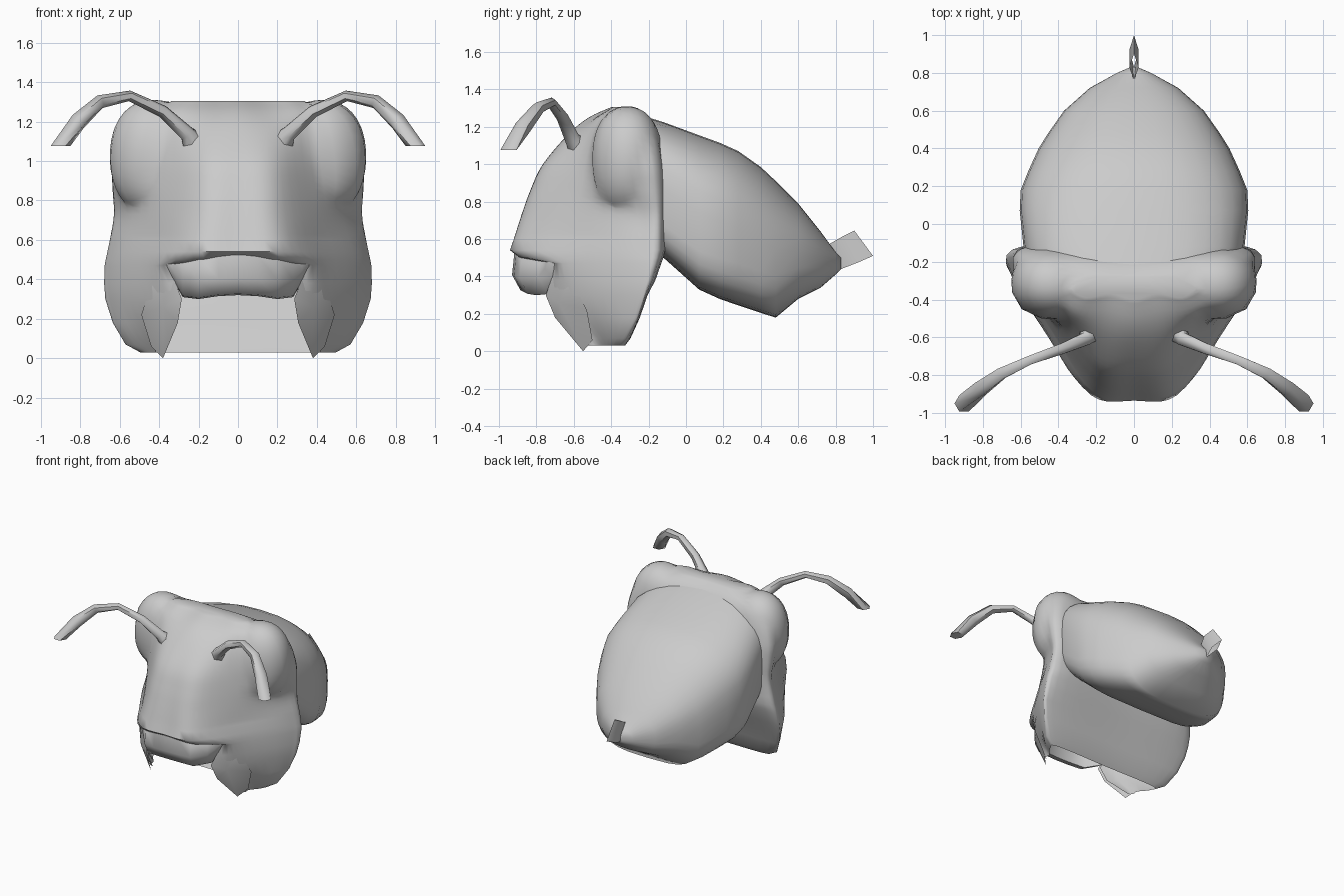
import bpy, bmesh, math
from mathutils import Vector

if "Cube" in bpy.data.objects:
    bpy.data.objects.remove(bpy.data.objects["Cube"])

grey = bpy.data.materials.new("plain_grey")
grey.diffuse_color = (0.6, 0.6, 0.6, 1)
grey.use_nodes = True
grey.node_tree.nodes["Principled BSDF"].inputs["Base Color"].default_value = grey.diffuse_color


def make(name, verts, faces, angle=60, recalc=True):
    """Create a smooth shaded mesh object from points and faces."""
    me = bpy.data.meshes.new(name)
    me.from_pydata([tuple(v) for v in verts], [], faces)
    me.materials.append(grey)
    bm = bmesh.new()
    bm.from_mesh(me)
    if recalc:
        bmesh.ops.recalc_face_normals(bm, faces=bm.faces)
    bm.to_mesh(me)
    bm.free()
    ob = bpy.data.objects.new(name, me)
    bpy.context.collection.objects.link(ob)
    bpy.ops.object.select_all(action='DESELECT')
    ob.select_set(True)
    bpy.context.view_layer.objects.active = ob
    bpy.ops.object.shade_smooth_by_angle(angle=math.radians(angle))
    return ob


def loft(name, rings, caps=(True, True), skip=lambda i, j: False, angle=60):
    """Skin a list of equal closed rings."""
    n = len(rings[0])
    verts = [p for r in rings for p in r]
    faces = [(i * n + j, i * n + (j + 1) % n, (i + 1) * n + (j + 1) % n, (i + 1) * n + j)
             for i in range(len(rings) - 1) for j in range(n) if not skip(i, j)]
    if caps[0]:
        faces.append(tuple(range(n)))
    if caps[1]:
        faces.append(tuple(range((len(rings) - 1) * n, len(rings) * n)))
    return make(name, verts, faces, angle)


def spline(a, b, c, d, t):
    return 0.5 * (2 * b + (c - a) * t + (2 * a - 5 * b + 4 * c - d) * t * t
                  + (3 * b - 3 * c + d - a) * t ** 3)


def smooth_loop(pts, k):
    """Closed Catmull-Rom curve with k samples per segment."""
    n = len(pts)
    return [spline(*(Vector(pts[(i + o) % n]) for o in (-1, 0, 1, 2)), s / k)
            for i in range(n) for s in range(k)]


# Head shell: z, face y, face half width, cheek x y, widest x y, back x y
K = 5
head_rows = [
    (1.305, -.40, .12, .25, -.39, .33, -.34, .20, -.28),
    (1.25, -.52, .15, .32, -.46, .46, -.34, .40, -.21),
    (1.16, -.63, .17, .35, -.50, .56, -.32, .52, -.16),
    (1.00, -.765, .18, .37, -.54, .605, -.30, .57, -.13),
    (.86, -.83, .19, .39, -.56, .60, -.28, .575, -.12),
    (.73, -.875, .20, .41, -.57, .585, -.26, .575, -.12),
    (.60, -.915, .22, .43, -.58, .62, -.25, .585, -.12),
    (.54, -.935, .23, .45, -.59, .635, -.25, .595, -.12),
    (.50, -.885, .27, .455, -.59, .645, -.25, .60, -.13),
    (.47, -.74, .34, .46, -.59, .65, -.25, .605, -.14),
    (.38, -.75, .31, .47, -.57, .655, -.26, .605, -.17),
    (.30, -.76, .29, .475, -.56, .65, -.27, .60, -.21),
    (.18, -.71, .31, .46, -.53, .615, -.30, .565, -.25),
    (.07, -.60, .36, .44, -.47, .56, -.35, .50, -.30),
    (.03, -.56, .38, .42, -.46, .48, -.38, .45, -.33),
]
rings = []
for z, f, wf, mx, my, w, yw, bx, yb in head_rows:
    half = [(wf, f + .03, z), (mx, my, z), (w, yw, z), (bx, yb, z)]
    loop = [(0, f, z)] + half + [(0, yb, z)] + [(-x, y, q) for x, y, q in half[::-1]]
    rings.append(smooth_loop(loop, K))
# Extra rows over the upper head
dense = []
for i in range(6):
    a, b, c, d = (rings[max(i + o, 0)] for o in (-1, 0, 1, 2))
    for s in range(4):
        dense.append([spline(*p, s / 4) for p in zip(a, b, c, d)])
rings = dense + rings[6:]
# Eye lobes swell out of the head surface
for ring in rings:
    for p in ring:
        s = 1 if p.x > 0 else -1
        centre = Vector((s * .43, -.315, 1.02))
        q = p - centre
        r = (abs(q.x / .22) ** 2.2 + abs(q.y / .19) ** 2.2 + abs(q.z / .29) ** 2.2) ** (1 / 2.2)
        if .15 < r < 1:
            p[:] = centre + q / r
row_z = [sum(p.z for p in r) / len(r) for r in rings]


def head_gap(i, j):
    """Mouth opening in front, neck opening behind."""
    mouth = row_z[i] < .48 and (j < K or j >= 9 * K)
    neck = row_z[i] < 1.13 and row_z[i + 1] > .53 and 4 * K + 1 < j < 6 * K - 2
    return mouth or neck


loft("head", rings, caps=(True, False), skip=head_gap)

# Upper lip: pad under the brow, wrapped back to the cheeks (x, y shift, bottom z)
half = [(.10, .01, .315), (.20, .04, .30), (.28, .14, .31), (.325, .175, .39), (.36, .20, .455)]
lip = [(-x, d, b) for x, d, b in half[::-1]] + [(0, 0, .32)] + half
rings = []
for x, d, b in lip:
    h = .54 - .2 * abs(x) ** 2 - b
    rings.append([(x, y + d, b + h * t) for y, t in
                  ((-.87, 1), (-.918, .93), (-.93, .4), (-.885, .03), (-.84, 0), (-.82, .5))])
loft("upper_lip", rings)

# Mandibles: pointed bulging plates over the cheek fronts
for s, side in ((1, "right"), (-1, "left")):
    rim = [(.35, -.69, .47), (.285, -.75, .30), (.305, -.70, .18), (.38, -.55, 0),
           (.44, -.50, .06), (.49, -.53, .22), (.44, -.61, .38)]
    pts = [(s * x, y, z) for x, y, z in rim] + [(s * .38, -.68, .26)]
    faces = [(7, i, (i + 1) % 7) if s < 0 else (7, (i + 1) % 7, i) for i in range(7)]
    make(side + "_mandible", pts, faces, recalc=False)

# Abdomen: y, top, bottom, half width, upper and lower roundness
abdomen_rows = [(-.30, 1.285, .60, .50, .75, .4), (-.20, 1.25, .53, .555, .75, .4),
                (-.12, 1.225, .50, .585, .75, .4),
                (.07, 1.155, .33, .605, .78, .42), (.18, 1.115, .28, .60, .8, .45),
                (.28, 1.07, .245, .56, .8, .48), (.40, .985, .205, .505, .82, .52),
                (.48, .91, .18, .455, .82, .58), (.60, .79, .28, .37, .85, .65),
                (.72, .64, .34, .235, .88, .75), (.80, .53, .41, .09, .88, .88),
                (.83, .50, .44, .02, .88, .88)]
rings = []
for y, top, bot, w, up, low in abdomen_rows:
    ring = []
    for j in range(32):
        a = math.tau * j / 32
        c, d = math.cos(a), math.sin(a)
        e = up if d > 0 else low
        x = w * math.copysign(abs(c) ** e, c)
        z = (top + bot) / 2 + (top - bot) / 2 * math.copysign(abs(d) ** e, d)
        ring.append((x, y, z))
    rings.append(ring)
loft("abdomen", rings, caps=(False, True))

# Tail tip: a small open diamond tube
loft("tail_tip", [[(0, .83, .44), (.025, .92, .475), (0, 1.0, .51), (-.025, .92, .475)],
                  [(0, .76, .57), (.025, .83, .61), (0, .90, .645), (-.025, .83, .61)]],
     caps=(False, False), angle=100)

# Antennae: bent tapered tubes with flared roots and tips (x, y, z, radius)
path = [(.22, -.56, 1.08, .07), (.26, -.61, 1.14, .04), (.38, -.66, 1.25, .032),
        (.55, -.72, 1.33, .027), (.70, -.79, 1.30, .035), (.81, -.87, 1.20, .045),
        (.90, -.95, 1.075, .05)]
for s, side in ((1, "right"), (-1, "left")):
    pts = [Vector((s * x, y, z)) for x, y, z, r in path]
    rings = []
    for i, p in enumerate(pts):
        d = (pts[min(i + 1, 6)] - pts[max(i - 1, 0)]).normalized()
        u = d.cross(Vector((s * .4, 1, 0))).normalized()
        v = d.cross(u)
        if i == 6:  # level cut at the tip
            u, v = Vector((1, 0, 0)), Vector((0, 1, 0))
        r = path[i][3]
        rings.append([p + r * (math.cos(a) * u + math.sin(a) * v)
                      for a in (math.tau * k / 6 for k in range(6))])
    # Align neighbouring rings so the skin does not twist
    for i in range(1, 7):
        def gap(q):
            return sum(((a - pts[i]) - (b - pts[i - 1])).length for a, b in zip(q, rings[i - 1]))
        turns = [q[k:] + q[:k] for q in (rings[i], rings[i][::-1]) for k in range(6)]
        rings[i] = min(turns, key=gap)
    loft(side + "_antenna", rings, caps=(False, True))
